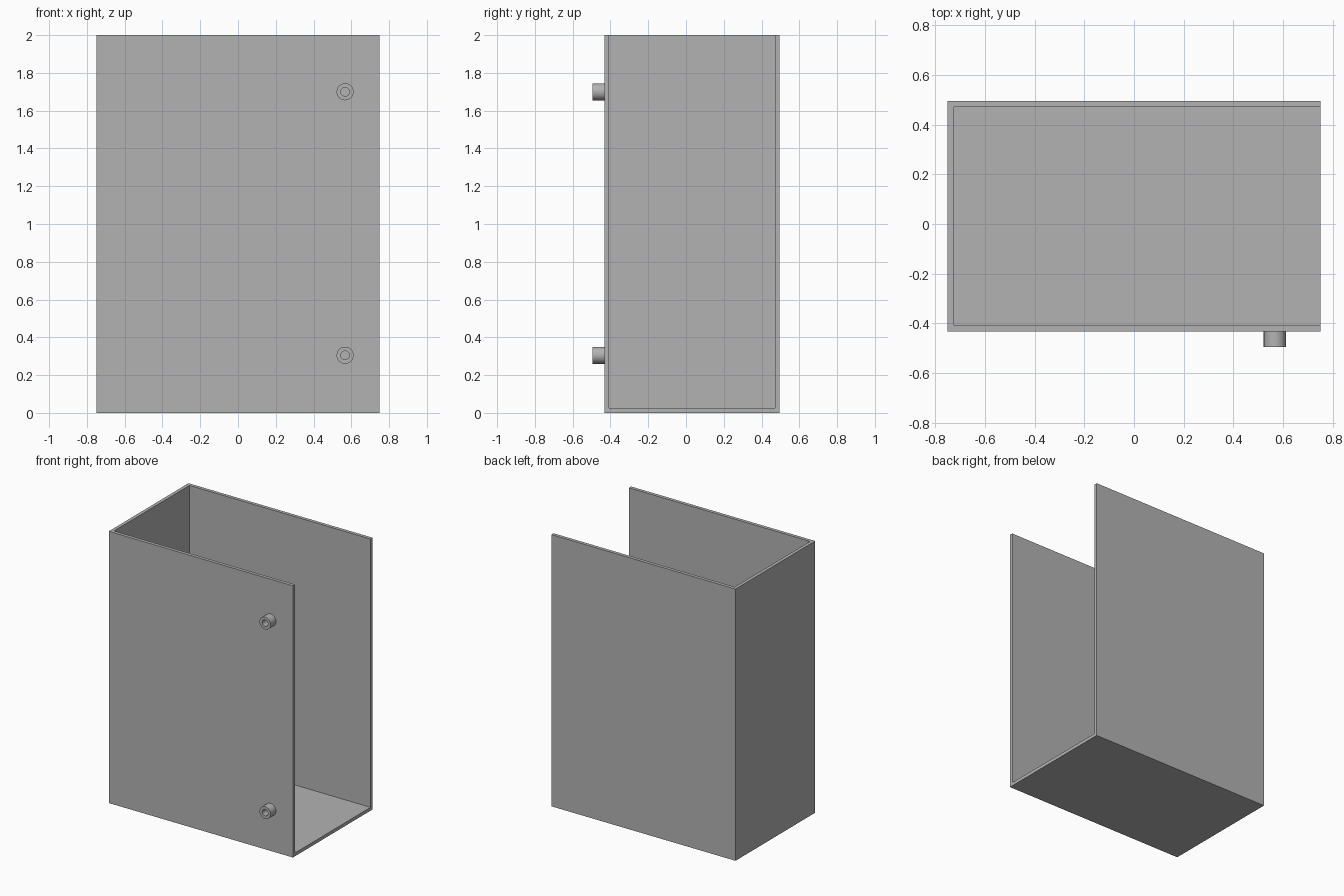
import bpy
import bmesh
import math
from mathutils import Matrix, Vector

default_cube = bpy.data.objects.get("Cube")
if default_cube:
    bpy.data.objects.remove(default_cube, do_unlink=True)

WIDTH, HEIGHT, WALL = 1.5, 2.0, 0.025
FRONT, BACK = -0.432, 0.495
PEG_TIP = -0.495

grey = bpy.data.materials.new("plain grey")
grey.use_nodes = True
colour = (0.45, 0.45, 0.45, 1)
grey.diffuse_color = colour
grey.node_tree.nodes["Principled BSDF"].inputs["Base Color"].default_value = colour


def add_object(name, bm):
    mesh = bpy.data.meshes.new(name)
    bm.to_mesh(mesh)
    bm.free()
    mesh.materials.append(grey)
    obj = bpy.data.objects.new(name, mesh)
    bpy.context.collection.objects.link(obj)
    return obj


# Casing: a box open on top and on the left side, thickened inward
bm = bmesh.new()
bmesh.ops.create_cube(bm, size=1)
bmesh.ops.scale(bm, vec=(WIDTH, BACK - FRONT, HEIGHT), verts=bm.verts)
bmesh.ops.translate(bm, vec=(0, (FRONT + BACK) / 2, HEIGHT / 2), verts=bm.verts)
open_sides = [f for f in bm.faces if f.normal.z > 0.9 or f.normal.x > 0.9]
bmesh.ops.delete(bm, geom=open_sides, context="FACES")
casing = add_object("casing", bm)
shell = casing.modifiers.new("wall thickness", "SOLIDIFY")
shell.thickness = WALL
shell.offset = -1
shell.use_even_offset = True


# Hollow pegs: profile spun around the y axis, with a blind bore
def add_peg(name, x, z, outer=0.045, bore=0.023, sides=48):
    bm = bmesh.new()
    profile = [(outer, FRONT), (outer, PEG_TIP), (bore, PEG_TIP), (bore, FRONT), (0, FRONT)]
    verts = [bm.verts.new((r, y, 0)) for r, y in profile]
    edges = [bm.edges.new(pair) for pair in zip(verts, verts[1:])]
    bmesh.ops.spin(bm, geom=verts + edges, cent=(0, 0, 0), axis=(0, 1, 0),
                   angle=math.tau, steps=sides)
    bmesh.ops.remove_doubles(bm, verts=bm.verts, dist=0.0005)
    # Make every face point away from the solid part of the tube
    middle = (outer + bore) / 2
    bm.normal_update()
    for face in bm.faces:
        c = face.calc_center_median()
        radial = Vector((c.x, 0, c.z))
        if abs(face.normal.y) > 0.5:
            outward = Vector((0, -1, 0))
        else:
            outward = radial if radial.length > middle else -radial
        if face.normal.dot(outward) < 0:
            face.normal_flip()
        face.smooth = True
    for edge in bm.edges:
        if len(edge.link_faces) == 2 and edge.calc_face_angle(0) > 0.6:
            edge.smooth = False
    bm.transform(Matrix.Translation((x, 0, z)))
    return add_object(name, bm)


for label, height in (("upper", 1.7), ("lower", 0.305)):
    add_peg(label + "_peg", 0.567, height)
